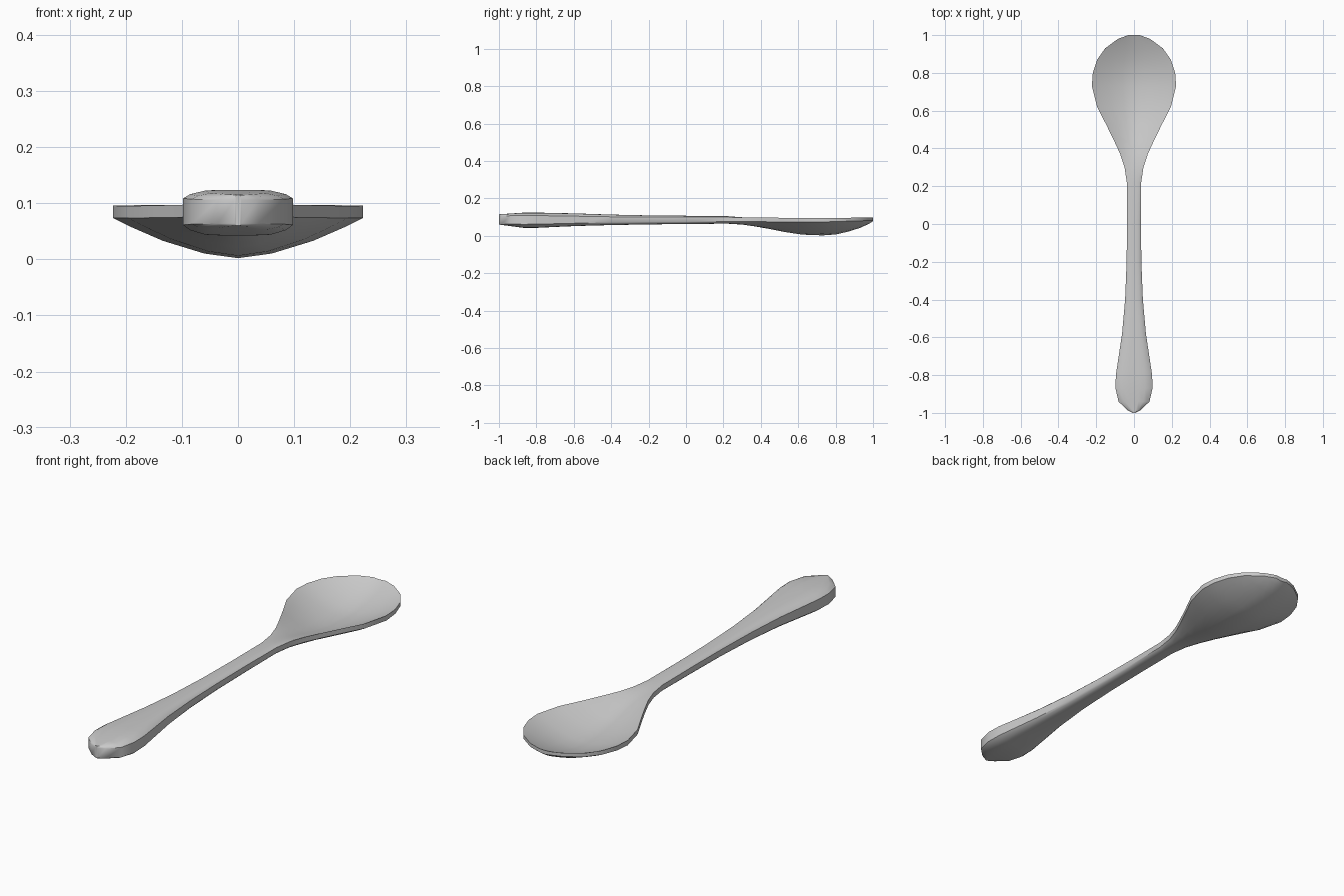
import bpy, bmesh, math

cube = bpy.data.objects.get("Cube")
if cube:
    bpy.data.objects.remove(cube)

metal = bpy.data.materials.new("brushed grey")
metal.use_nodes = True
GREY = (0.6, 0.6, 0.6, 1)
metal.diffuse_color = GREY
metal.node_tree.nodes["Principled BSDF"].inputs["Base Color"].default_value = GREY

# Outline from handle end to bowl tip: y, half width
OUTLINE = [(-1, .006), (-.985, .036), (-.94, .082), (-.87, .098), (-.8, .096),
           (-.7, .081), (-.58, .063), (-.4, .047), (-.2, .039), (0, .037),
           (.22, .038), (.3, .05), (.37, .073), (.44, .105), (.52, .144),
           (.62, .195), (.73, .223), (.8, .218), (.87, .195), (.93, .153),
           (.98, .085), (1, .03)]
# Heights along the length: y, height
TOP_MID = [(-1, .115), (-.85, .125), (-.6, .12), (-.3, .11), (.22, .105),
           (.3, .099), (.4, .079), (.5, .052), (.6, .033), (.7, .025),
           (.8, .032), (.9, .055), (1, .095)]
TOP_RIM = [(-1, .106), (-.85, .109), (-.3, .1), (.3, .099), (.6, .095), (1, .097)]
LOW_RIM = [(-1, .064), (-.85, .061), (-.3, .074), (.3, .076), (.7, .073), (1, .082)]
LOW_MID = [(-1, .06), (-.85, .04), (-.6, .052), (-.3, .06), (.22, .065),
           (.3, .06), (.4, .046), (.5, .025), (.6, .008), (.7, 0),
           (.8, .007), (.9, .03), (.97, .058), (1, .078)]
ACROSS = [0, .27, .6, .87, 1]


def sample(table, y):
    for (a, u), (b, v) in zip(table, table[1:]):
        if y <= b:
            return u + (v - u) * (y - a) / (b - a)
    return table[-1][1]


def section(y, w):
    """Closed ring: across the top from left to right, back underneath."""
    blend = min(max((y - .15) / .3, 0), 1)
    power = 5 + (1.65 - 5) * blend      # flat-backed handle to round bowl
    us = [-u for u in ACROSS[:0:-1]] + ACROSS

    def side(mid, rim, order):
        m, r = sample(mid, y), sample(rim, y)
        return [(u * w, y, m + (r - m) * abs(u) ** power) for u in order]
    return side(TOP_MID, TOP_RIM, us[::-1]) + side(LOW_MID, LOW_RIM, us)


# Loft the spoon through its sections
bm = bmesh.new()
rings = [[bm.verts.new(p) for p in section(y, w)] for y, w in OUTLINE]
for a, b in zip(rings, rings[1:]):
    for i in range(len(a)):
        j = (i + 1) % len(a)
        bm.faces.new((a[i], a[j], b[j], b[i]))
# Close both ends with quads between top and underside
for ring in (rings[0], rings[-1]):
    n = len(ring)
    for i in range(n // 2 - 1):
        bm.faces.new((ring[i], ring[i + 1], ring[n - 2 - i], ring[n - 1 - i]))
bmesh.ops.recalc_face_normals(bm, faces=bm.faces)

mesh = bpy.data.meshes.new("spoon")
bm.to_mesh(mesh)
bm.free()
mesh.materials.append(metal)
spoon = bpy.data.objects.new("spoon", mesh)
bpy.context.collection.objects.link(spoon)
bpy.context.view_layer.objects.active = spoon
spoon.select_set(True)
bpy.ops.object.shade_smooth_by_angle(angle=math.radians(40))
